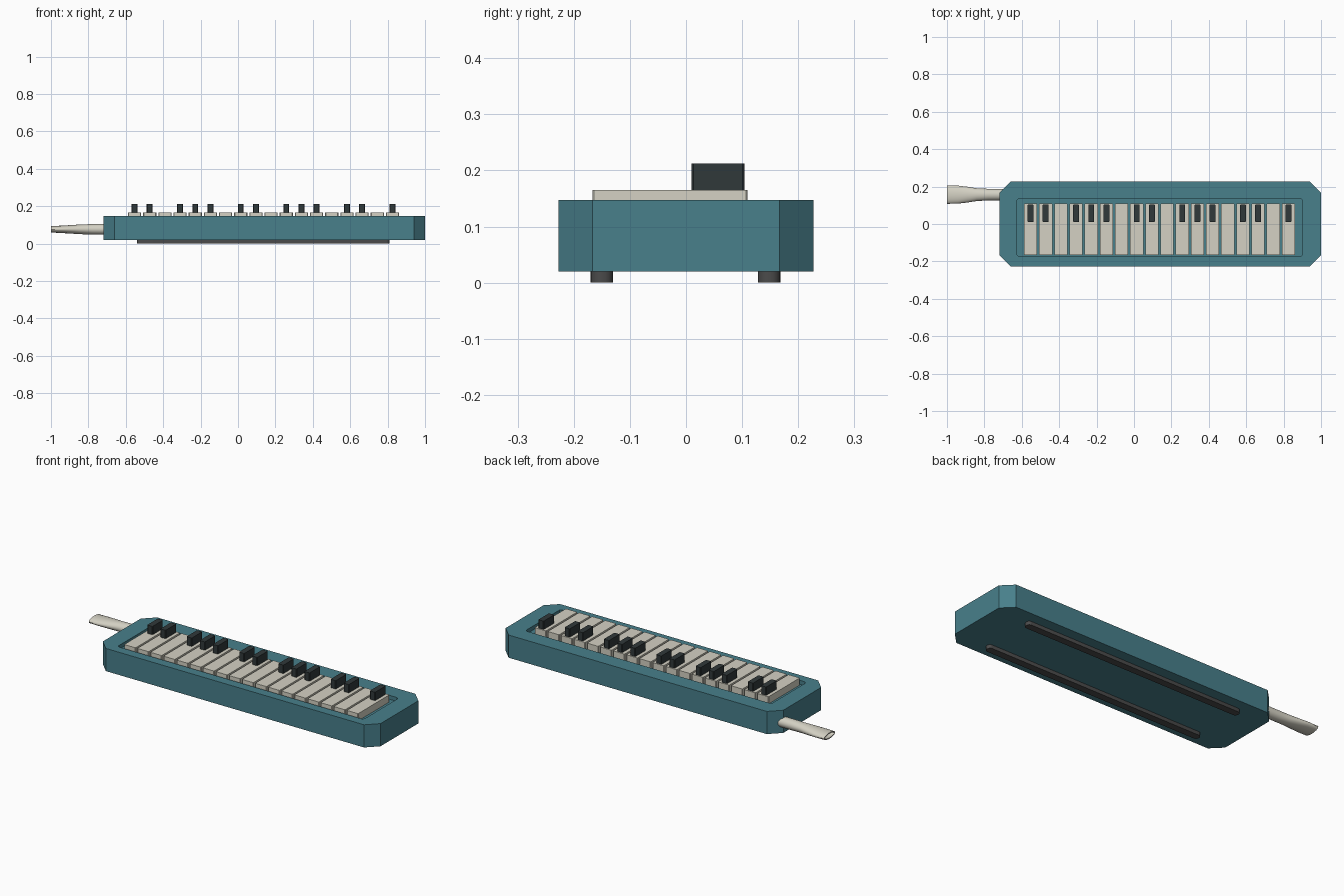
import bpy, bmesh
from math import sin, cos, pi, radians

cube = bpy.data.objects.get("Cube")
if cube:
    bpy.data.objects.remove(cube, do_unlink=True)


def material(name, rgb):
    m = bpy.data.materials.new(name)
    m.use_nodes = True
    m.diffuse_color = (*rgb, 1)
    m.node_tree.nodes["Principled BSDF"].inputs["Base Color"].default_value = (*rgb, 1)
    return m


teal = material("teal plastic", (0.065, 0.215, 0.26))
ivory = material("ivory plastic", (0.66, 0.64, 0.55))
black = material("black plastic", (0.03, 0.04, 0.042))
rubber = material("grey rubber", (0.07, 0.07, 0.07))


def plan(x0, x1, y0, y1, r, z, segs=1):
    """Rectangle outline with cut (segs=1) or rounded corners."""
    pts = []
    corners = [(x1 - r, y1 - r), (x0 + r, y1 - r), (x0 + r, y0 + r), (x1 - r, y0 + r)]
    for q, (cx, cy) in enumerate(corners):
        for s in range(segs + 1):
            a = (q + s / segs) * pi / 2
            pts.append((cx + r * cos(a), cy + r * sin(a), z))
    return pts


def ring(x, ry, rz, n=24):
    """Elliptical section across the mouthpiece."""
    return [(x, 0.157 + ry * cos(2 * pi * i / n), 0.076 + rz * sin(2 * pi * i / n))
            for i in range(n)]


def loft(name, sections, mat, smooth=False):
    """Skin matching sections in order and cap both ends."""
    bm = bmesh.new()
    rings = [[bm.verts.new(p) for p in sec] for sec in sections]
    n = len(rings[0])
    for a, b in zip(rings, rings[1:]):
        for i in range(n):
            j = (i + 1) % n
            bm.faces.new((a[i], a[j], b[j], b[i]))
    bm.faces.new(rings[0])
    bm.faces.new(rings[-1])
    bmesh.ops.recalc_face_normals(bm, faces=bm.faces)
    mesh = bpy.data.meshes.new(name)
    bm.to_mesh(mesh)
    bm.free()
    mesh.materials.append(mat)
    obj = bpy.data.objects.new(name, mesh)
    bpy.context.collection.objects.link(obj)
    if smooth:
        bpy.ops.object.select_all(action="DESELECT")
        obj.select_set(True)
        bpy.context.view_layer.objects.active = obj
        bpy.ops.object.shade_smooth_by_angle(angle=radians(35))
    return obj


# Case with cut corners and a shallow key bed
outer = (-0.72, 1.0, -0.227, 0.227, 0.06)
bed = (-0.625, 0.9, -0.175, 0.137, 0.01)
floor = 0.125
loft("case", [plan(*outer, 0.02), plan(*outer, 0.147),
              plan(*bed, 0.147), plan(*bed, floor)], teal)

# Keys: each black key stands on the back of a white one
pitch, first = 0.0811, -0.553
raised = {0, 1, 3, 4, 5, 7, 8, 10, 11, 12, 14, 15, 17}
for k in range(18):
    x = first + k * pitch
    key = (x - 0.035, x + 0.035, -0.167, 0.11, 0.003)
    loft(f"white_key_{k + 1}", [plan(*key, floor), plan(*key, 0.165)], ivory)
    if k in raised:
        key = (x - 0.016, x + 0.016, 0.01, 0.104, 0.003)
        loft(f"black_key_{k + 1}", [plan(*key, 0.165), plan(*key, 0.212)], black)

# Long rubber feet
for name, y in (("front_foot", -0.15), ("back_foot", 0.148)):
    bar = (-0.54, 0.81, y - 0.02, y + 0.02, 0.018)
    loft(name, [plan(*bar, 0, 5), plan(*bar, 0.021, 5)], rubber, True)

# Hollow mouthpiece, round at the case and flattened at the tip
tube = [(-0.68, 0.03, 0.029), (-0.78, 0.031, 0.028), (-0.84, 0.034, 0.026),
        (-0.89, 0.042, 0.023), (-0.94, 0.048, 0.02), (-1.0, 0.049, 0.017)]
wall = 0.006
bore = [(x, ry - wall, rz - wall) for x, ry, rz in reversed(tube[1:])]
loft("mouthpiece", [ring(*s) for s in tube + bore], ivory, True)
